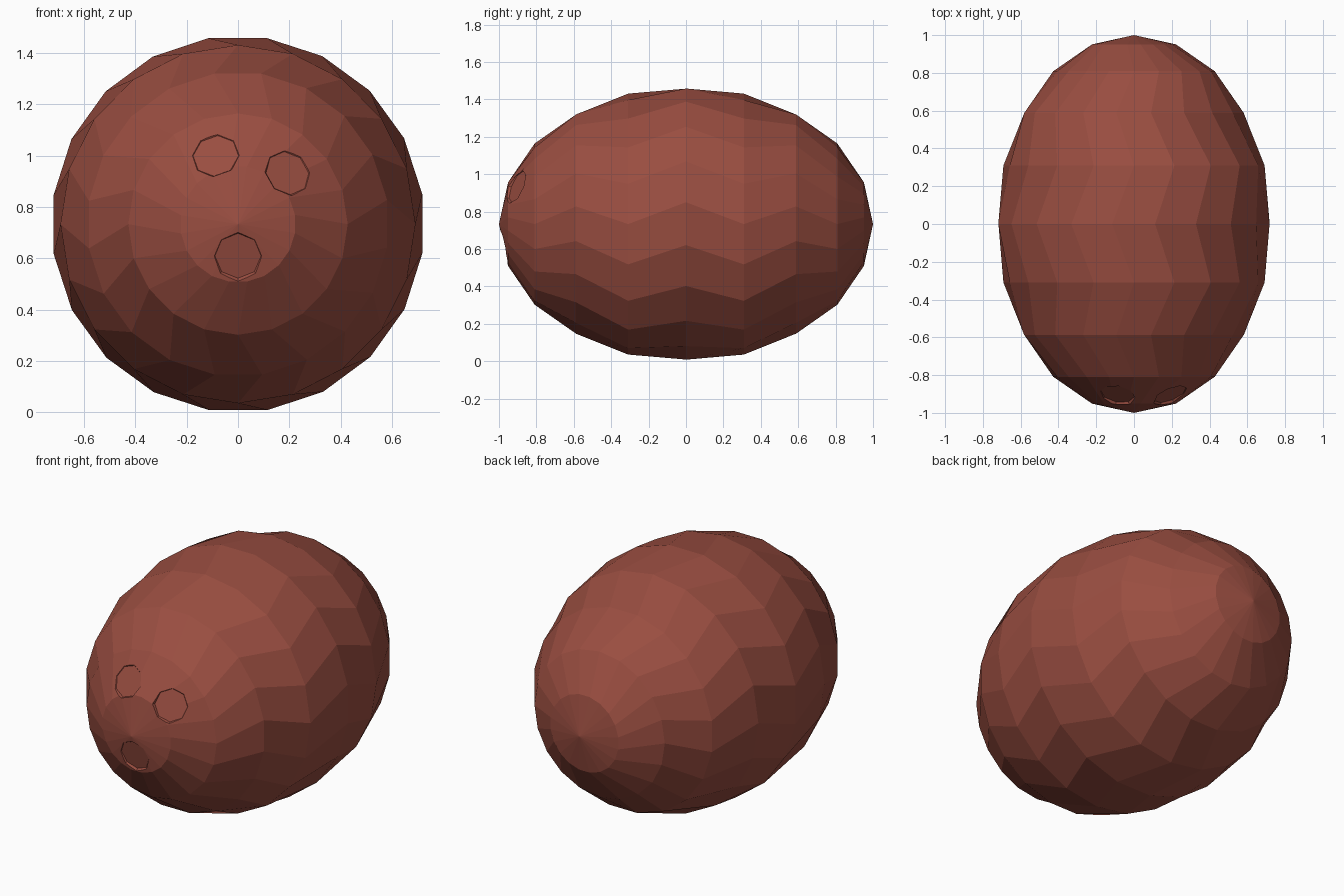
import bpy, math
from mathutils import Vector

if "Cube" in bpy.data.objects:
    bpy.data.objects.remove(bpy.data.objects["Cube"])

RX, RY, RZ = 0.727, 1.0, 0.7335

brown = bpy.data.materials.new("reddish brown shell")
brown.diffuse_color = (0.32, 0.075, 0.052, 1)
brown.use_nodes = True
brown.node_tree.nodes["Principled BSDF"].inputs["Base Color"].default_value = brown.diffuse_color

# faceted ellipsoid shell, ball poles along y
bpy.ops.mesh.primitive_uv_sphere_add(segments=20, ring_count=10, radius=1, rotation=(math.pi / 2, 0, 0))
shell = bpy.context.object
shell.name = "nut_shell"
bpy.ops.object.transform_apply(rotation=True)
for v in shell.data.vertices:
    # small twist of the rings gives staggered, irregular facets
    a = 0.16 * (round(math.degrees(math.acos(max(-1, min(1, v.co.y)))) / 18) % 2)
    x, z = v.co.x, v.co.z
    v.co.x = (x * math.cos(a) - z * math.sin(a)) * RX
    v.co.z = (x * math.sin(a) + z * math.cos(a)) * RZ + RZ
    v.co.y *= RY
shell.data.materials.append(brown)

# three shallow eye dents on the front
for i, (x, z) in enumerate([(0.0, 0.605), (0.2, 0.94), (-0.09, 1.01)]):
    dz = z - RZ
    y = -RY * math.sqrt(1 - (x / RX) ** 2 - (dz / RZ) ** 2)
    n = Vector((x / RX**2, y / RY**2, dz / RZ**2)).normalized()
    bpy.ops.mesh.primitive_cone_add(vertices=8, radius1=0.09, radius2=0.15, depth=0.08,
                                    location=Vector((x, y, z)) + n * 0.018)
    cutter = bpy.context.object
    cutter.name = f"eye_cutter_{i + 1}"
    cutter.rotation_euler = n.to_track_quat('Z', 'Y').to_euler()
    cutter.data.materials.append(brown)
    cutter.hide_render = True
    cutter.hide_set(True)
    m = shell.modifiers.new(f"eye_{i + 1}", 'BOOLEAN')
    m.operation = 'DIFFERENCE'
    m.object = cutter
    m.solver = 'EXACT'
